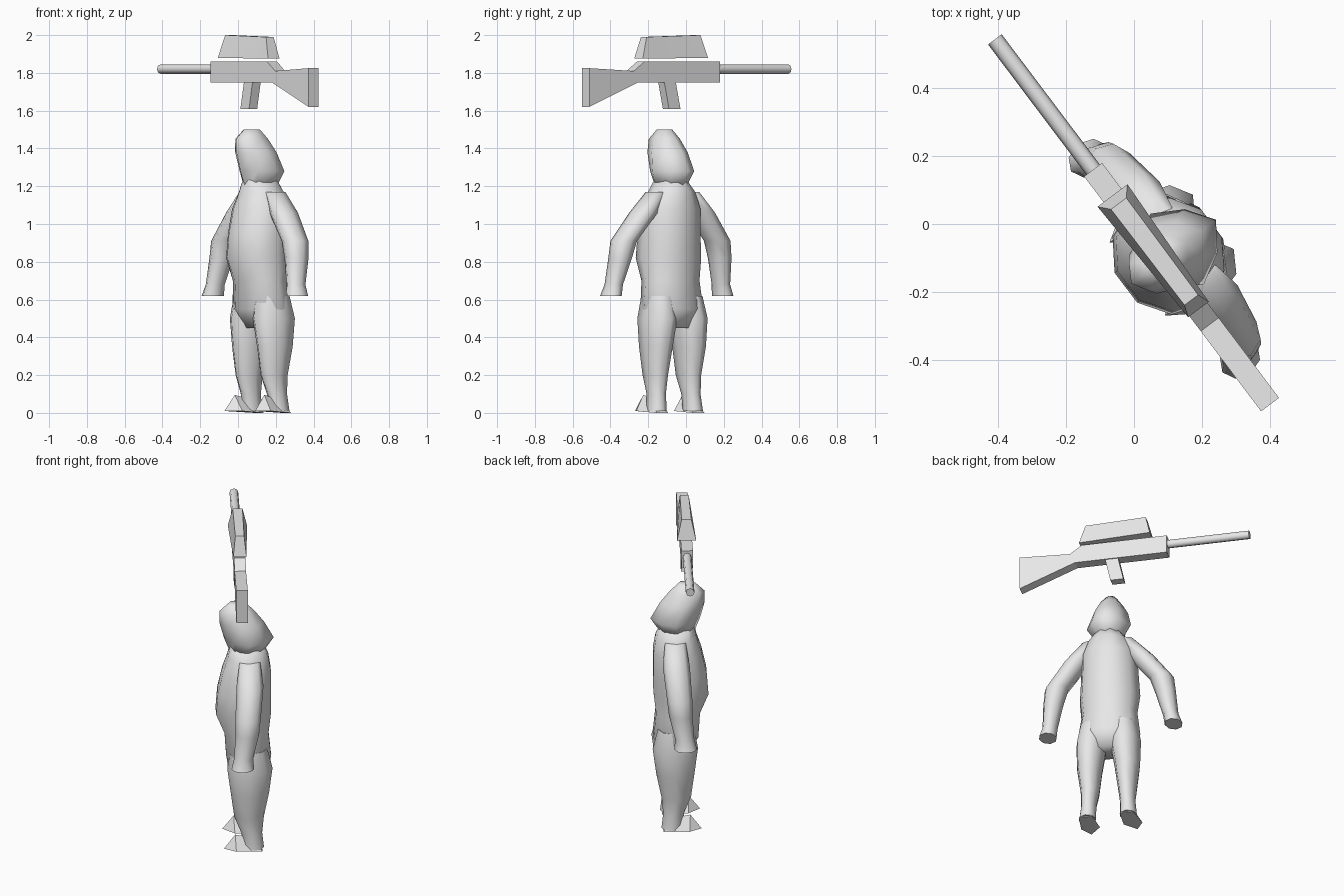
import bpy, bmesh
from math import sin, cos, pi, radians, copysign

cube = bpy.data.objects.get("Cube")
if cube:
    bpy.data.objects.remove(cube)

TURN = radians(-53)   # whole group is turned about z
MID = 0.135           # sideways centre of the figure

grey = bpy.data.materials.new("plain grey")
grey.use_nodes = True
colour = (0.8, 0.8, 0.8, 1)
grey.diffuse_color = colour
grey.node_tree.nodes["Principled BSDF"].inputs["Base Color"].default_value = colour


def finish(name, bm, angle):
    """Turn a bmesh into a turned, shaded object."""
    bmesh.ops.recalc_face_normals(bm, faces=bm.faces)
    mesh = bpy.data.meshes.new(name)
    bm.to_mesh(mesh)
    bm.free()
    mesh.materials.append(grey)
    obj = bpy.data.objects.new(name, mesh)
    bpy.context.collection.objects.link(obj)
    obj.rotation_euler.z = TURN
    bpy.ops.object.select_all(action='DESELECT')
    obj.select_set(True)
    bpy.context.view_layer.objects.active = obj
    bpy.ops.object.shade_smooth_by_angle(angle=radians(angle))
    return obj


def loft(name, loops, angle=70):
    """Skin a list of equal-length point loops and cap both ends."""
    bm = bmesh.new()
    rings = [[bm.verts.new(p) for p in loop] for loop in loops]
    n = len(rings[0])
    for a, b in zip(rings, rings[1:]):
        for i in range(n):
            j = (i + 1) % n
            bm.faces.new((a[i], a[j], b[j], b[i]))
    bm.faces.new(rings[0])
    bm.faces.new(rings[-1])
    return finish(name, bm, angle)


def ring(x, z, half, front, back, n=8, power=1.0):
    """Horizontal oval; a higher power makes it more pointed."""
    def bend(v):
        return copysign(abs(v) ** power, v)
    mid, deep = (front + back) / 2, (back - front) / 2
    return [(x + half * bend(cos(2 * pi * i / n)),
             mid + deep * bend(sin(2 * pi * i / n)), z) for i in range(n)]


def hull(name, points, angle=20):
    bm = bmesh.new()
    for p in points:
        bm.verts.new(p)
    bmesh.ops.convex_hull(bm, input=bm.verts)
    return finish(name, bm, angle)


# Torso: height, half width, front, back
torso = [(0.45, 0.13, -0.02, 0.15), (0.55, 0.185, -0.08, 0.19),
         (0.70, 0.165, -0.09, 0.175), (0.82, 0.178, -0.14, 0.19),
         (0.95, 0.17, -0.13, 0.19), (1.08, 0.165, -0.10, 0.19),
         (1.17, 0.125, -0.07, 0.175), (1.24, 0.075, -0.055, 0.14)]
loft("torso", [ring(MID, *r, n=10) for r in torso])

# Hood with a point at the back
hood = [(1.19, 0.07, -0.05, 0.14, 1.0), (1.28, 0.13, -0.085, 0.20, 1.4),
        (1.38, 0.105, -0.112, 0.145, 1.2), (1.45, 0.07, -0.112, 0.09, 1.0),
        (1.50, 0.035, -0.06, 0.04, 1.0)]
loft("hood", [ring(MID, z, w, f, b, power=p) for z, w, f, b, p in hood])

# Limbs, one pair per side
arm = [(0.11, 1.17, 0.05, 0.0, 0.12), (0.19, 1.06, 0.075, -0.02, 0.135),
       (0.31, 0.91, 0.07, -0.03, 0.115), (0.33, 0.82, 0.06, -0.03, 0.105),
       (0.355, 0.68, 0.045, -0.04, 0.07), (0.37, 0.62, 0.052, -0.055, 0.075)]
leg = [(0.09, 0.62, 0.08, -0.05, 0.16), (0.10, 0.50, 0.09, -0.07, 0.19),
       (0.11, 0.35, 0.075, -0.05, 0.17), (0.11, 0.20, 0.055, -0.03, 0.14),
       (0.115, 0.10, 0.045, 0.01, 0.13), (0.12, 0.01, 0.05, 0.02, 0.14)]
foot = [(0.08, 0.13, 0), (0.16, 0.13, 0), (0.07, -0.02, 0.01),
        (0.18, -0.02, 0.01), (0.135, -0.09, 0.01), (0.13, -0.025, 0.095),
        (0.12, 0.08, 0.07)]
for side, label in ((1, "left"), (-1, "right")):
    for part, rows in (("arm", arm), ("leg", leg)):
        loft(f"{label}_{part}", [ring(MID + side * x, *r) for x, *r in rows])
    hull(f"{label}_foot", [(MID + side * x, y, z) for x, y, z in foot])

# Rifle body and stock: one side profile given thickness
profile = [(-0.20, 1.86), (0.30, 1.86), (0.37, 1.81), (0.665, 1.825),
           (0.665, 1.62), (0.34, 1.75), (-0.20, 1.75)]
loft("rifle_body", [[(x, y, z) for x, z in profile] for y in (-0.033, 0.033)], 20)

# Barrel
loft("barrel", [[(x, 0.025 * cos(k * pi / 4), 1.82 + 0.025 * sin(k * pi / 4))
                 for k in range(8)] for x in (-0.68, -0.18)], 50)

# Magazine leaning forward
loft("magazine", [[(x + a * 0.038, b * 0.027, z)
                   for a, b in ((-1, -1), (1, -1), (1, 1), (-1, 1))]
                  for x, z in ((0.095, 1.61), (0.13, 1.77))], 20)

# Scope: wide and low at the muzzle end, narrower at the back
hull("scope", [(x, s * w, z) for s in (-1, 1) for x, w, z in
               ((-0.105, 0.055, 1.88), (0.315, 0.038, 1.875),
                (-0.075, 0.028, 2.0), (0.28, 0.025, 1.99))])
